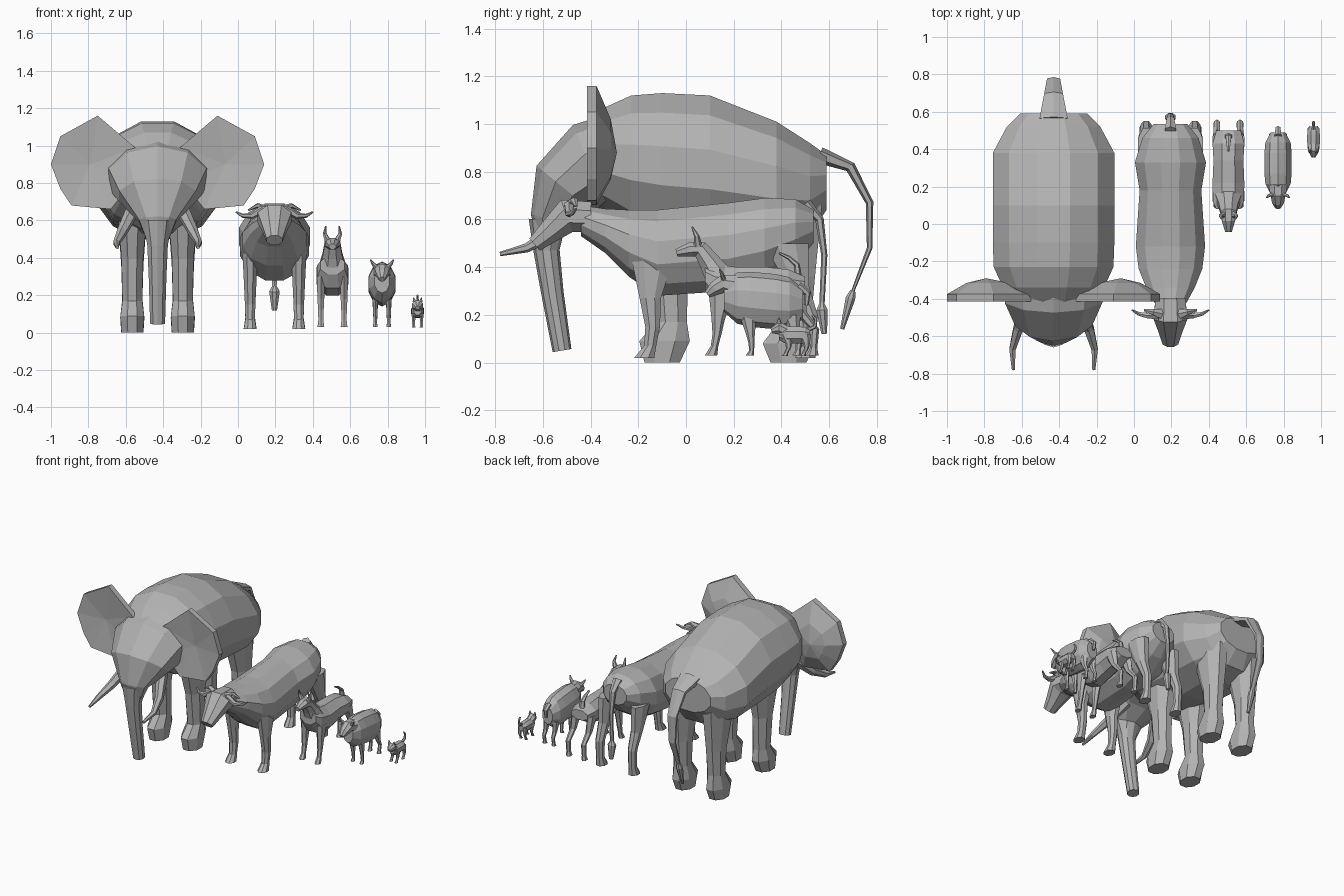
import bpy, bmesh, math
from mathutils import Vector

old = bpy.data.objects.get("Cube")
if old:
    bpy.data.objects.remove(old, do_unlink=True)

# One plain grey for the whole group
shade = 0.45
grey_colour = (shade, shade, shade, 1)
grey = bpy.data.materials.new("plain grey")
grey.use_nodes = True
grey.diffuse_color = grey_colour
grey.node_tree.nodes["Principled BSDF"].inputs["Base Color"].default_value = grey_colour


def finish(name, bm, centre_x, paired):
    """Turn a bmesh into an object; paired parts are mirrored about the animal's middle."""
    bmesh.ops.recalc_face_normals(bm, faces=bm.faces)
    mesh = bpy.data.meshes.new(name)
    bm.to_mesh(mesh)
    bm.free()
    mesh.materials.append(grey)
    part = bpy.data.objects.new(name, mesh)
    part.location.x = centre_x
    bpy.context.collection.objects.link(part)
    if paired:
        mirror = part.modifiers.new("Mirror", "MIRROR")
        mirror.use_mirror_merge = False


def loft(name, rings, sides, centre_x, paired=False):
    """Skin a row of rings, each given as centre, half axis u and half axis v."""
    bm = bmesh.new()
    step = math.tau / sides
    fit = 1 / math.cos(step / 2)
    angles = [step * (i + 0.5) for i in range(sides)]
    loops = []
    for centre, u, v in rings:
        loops.append([bm.verts.new(centre + fit * (u * math.cos(a) + v * math.sin(a)))
                      for a in angles])
    for this_loop, next_loop in zip(loops, loops[1:]):
        for i in range(sides):
            j = (i + 1) % sides
            bm.faces.new((this_loop[i], this_loop[j], next_loop[j], next_loop[i]))
    bm.faces.new(loops[0])
    bm.faces.new(loops[-1])
    finish(name, bm, centre_x, paired)


def torso(name, centre_x, rows, sides=12):
    """Upright cross-sections from rows of y, top, bottom and half width."""
    rings = []
    for y, top, bottom, half_width in rows:
        centre = Vector((0, y, (top + bottom) / 2))
        half_height = Vector((0, 0, (top - bottom) / 2))
        rings.append((centre, Vector((half_width, 0, 0)), half_height))
    loft(name, rings, sides, centre_x)


def barrel(name, centre_x, front, back, height, drop, half_height, half_width, sides=10):
    """A simple trunk of the body with blunt ends, sinking by drop towards the back."""
    rows = []
    count = 7
    for i in range(count):
        along = i / (count - 1)
        swell = math.sqrt(1 - 0.7 * abs(2 * along - 1) ** 4)
        middle_height = height - drop * along
        rows.append((front + (back - front) * along, middle_height + half_height * swell,
                     middle_height - half_height * swell, half_width * swell))
    torso(name, centre_x, rows, sides)


# Half width and half depth of a leg at hip, knee, hock, ankle and foot
hoofed = [(1.5, 3.2), (1.2, 1.6), (1, 1.1), (0.9, 0.9), (1.2, 1.5)]
pillar = [(1.5, 2.6), (1.1, 1.5), (1, 1.2), (1.2, 2), (1.1, 1.4)]


def legs(name, centre_x, offset, thickness, joints, profile=hoofed, sides=8):
    """A pair of legs through joints of y and z, thickened by the profile."""
    rings = []
    for (y, z), (width, depth) in zip(joints, profile):
        rings.append((Vector((offset, y, z)), Vector((width * thickness, 0, 0)),
                      Vector((0, depth * thickness, 0))))
    loft(name, rings, sides, centre_x, paired=True)


def tube(name, centre_x, path, widths, flatness=1, sides=6, paired=False):
    """Cross-sections square to a path, flattened across their width."""
    points = [Vector(point) for point in path]
    whole = (points[-1] - points[0]).normalized()
    sideways = Vector((0, 1, 0)) if abs(whole.x) > abs(whole.y) + abs(whole.z) / 2 \
        else Vector((1, 0, 0))
    rings = []
    for i, (point, width) in enumerate(zip(points, widths)):
        before = points[max(i - 1, 0)]
        after = points[min(i + 1, len(points) - 1)]
        along = (after - before).normalized()
        u = (sideways - along * sideways.dot(along)).normalized()
        rings.append((point, u * width, along.cross(u) * width * flatness))
    loft(name, rings, sides, centre_x, paired)


def taper(name, centre_x, path, start, end, flatness=1, paired=False):
    """A tube that narrows evenly from start to end."""
    last = len(path) - 1
    widths = [start + (end - start) * i / last for i in range(last + 1)]
    tube(name, centre_x, path, widths, flatness, paired=paired)


def spine(name, centre_x, rows, flatness=0.85, sides=8):
    """A tube on the middle plane from rows of y, z and half width."""
    path = [(0, y, z) for y, z, width in rows]
    tube(name, centre_x, path, [width for y, z, width in rows], flatness, sides)


def ears_fan(name, centre_x, outline, hollow, bulge, front_y, back_y, ridge_y):
    """Broad ears: a rim with a domed back and a shallow hollow front."""
    bm = bmesh.new()
    front = [bm.verts.new((x, front_y, z)) for x, z in outline]
    back = [bm.verts.new((x, back_y, z)) for x, z in outline]
    ridge = [bm.verts.new(((x + bulge[0]) / 2, ridge_y, (z + bulge[2]) / 2))
             for x, z in outline]
    hollow_point = bm.verts.new(hollow)
    bulge_point = bm.verts.new(bulge)
    for i in range(len(outline)):
        j = (i + 1) % len(outline)
        bm.faces.new((front[i], front[j], hollow_point))
        bm.faces.new((back[j], back[i], ridge[i], ridge[j]))
        bm.faces.new((ridge[j], ridge[i], bulge_point))
        bm.faces.new((front[j], front[i], back[i], back[j]))
    finish(name, bm, centre_x, paired=True)


# Elephant
middle = -.43
torso("elephant_body", middle, [
    (-.44, .98, .68, .2), (-.34, 1.07, .64, .27), (-.23, 1.12, .56, .32),
    (-.1, 1.13, .52, .325), (.1, 1.12, .5, .325), (.38, 1.01, .5, .325),
    (.52, .92, .54, .25), (.59, .87, .64, .18)])
spine("elephant_head", middle, [
    (-.2, .86, .29), (-.4, .82, .26), (-.51, .73, .205), (-.58, .6, .1), (-.58, .5, .06)],
    0.7, 10)
spine("elephant_trunk", middle, [
    (-.58, .6, .08), (-.585, .47, .055), (-.56, .29, .047), (-.52, .05, .04)], 0.95, 10)
legs("elephant_front_legs", middle, .135, .053, [
    (-.08, .64), (-.07, .4), (-.06, .17), (-.09, .09), (-.1, 0)], pillar)
legs("elephant_rear_legs", middle, .135, .054, [
    (.43, .66), (.46, .36), (.46, .18), (.43, .08), (.43, 0)], pillar)
taper("elephant_tusks", middle, [
    (.13, -.44, .66), (.19, -.56, .54), (.22, -.67, .48), (.215, -.78, .455)],
    .034, .008, paired=True)
spine("elephant_tail", middle, [
    (.56, .87, .075), (.69, .82, .05), (.77, .67, .035), (.77, .48, .025), (.7, .3, .015)],
    0.4, 6)
spine("elephant_tail_tuft", middle, [(.7, .3, .014), (.69, .27, .024), (.655, .14, .01)])
ears_fan("elephant_ears", middle, [
    (.12, .99), (.32, 1.16), (.52, 1.05), (.57, .9), (.52, .77), (.46, .68), (.25, .66),
    (.14, .8)], hollow=(.36, -.39, .9), bulge=(.36, -.29, .88),
    front_y=-.415, back_y=-.375, ridge_y=-.315)

# Cow
middle = .195
torso("cow_body", middle, [
    (-.44, .66, .53, .075), (-.34, .645, .46, .13), (-.24, .64, .36, .17),
    (-.12, .64, .28, .185), (.18, .67, .3, .165), (.33, .69, .34, .19),
    (.46, .685, .42, .15), (.535, .64, .5, .09)])
spine("cow_head", middle, [
    (-.4, .61, .08), (-.5, .615, .09), (-.57, .55, .062), (-.635, .495, .042)], 0.8)
taper("cow_horns", middle, [
    (.06, -.49, .66), (.12, -.49, .625), (.17, -.48, .625), (.205, -.46, .645)],
    .02, .004, paired=True)
taper("cow_ears", middle, [(.05, -.48, .66), (.09, -.47, .68), (.14, -.46, .655)],
      .026, .006, flatness=0.7, paired=True)
legs("cow_front_legs", middle, .13, .028, [
    (-.14, .44), (-.15, .27), (-.14, .15), (-.15, .07), (-.175, .02)])
legs("cow_rear_legs", middle, .13, .029, [
    (.42, .5), (.47, .32), (.52, .2), (.52, .08), (.5, .02)])
spine("cow_tail", middle, [
    (.5, .665, .03), (.56, .6, .02), (.58, .45, .014), (.57, .24, .012)], 0.8, 6)
spine("cow_tail_tuft", middle, [(.57, .25, .012), (.57, .22, .028), (.58, .12, .014)])

# Goat
middle = .505
torso("goat_body", middle, [
    (.08, .41, .31, .065), (.12, .41, .24, .083), (.22, .4, .2, .085),
    (.34, .4, .23, .08), (.43, .39, .25, .085), (.5, .36, .29, .065)], 8)
spine("goat_neck_and_head", middle, [
    (.15, .34, .075), (.1, .42, .052), (.06, .475, .042), (.02, .475, .036), (-.04, .46, .018)])
taper("goat_ears", middle, [(.025, .05, .49), (.042, .045, .53), (.036, .025, .57)],
      .016, .003, paired=True)
legs("goat_front_legs", middle, .062, .015, [
    (.15, .3), (.135, .18), (.13, .12), (.12, .07), (.105, .03)], sides=6)
legs("goat_rear_legs", middle, .062, .015, [
    (.44, .32), (.48, .21), (.54, .14), (.535, .06), (.53, .03)], sides=6)
taper("goat_tail", middle, [(0, .47, .36), (0, .465, .41), (0, .43, .44), (0, .39, .46)],
      .02, .006, flatness=0.7)

# Sheep
middle = .77
barrel("sheep_body", middle, front=.16, back=.49, height=.275, drop=.03,
       half_height=.11, half_width=.073)
spine("sheep_head", middle, [
    (.2, .32, .05), (.155, .33, .04), (.12, .31, .032), (.09, .285, .016)], 0.95)
taper("sheep_ears", middle, [(.025, .16, .345), (.05, .15, .37), (.062, .14, .39)],
      .014, .003, flatness=0.7, paired=True)
legs("sheep_front_legs", middle, .036, .01, [
    (.26, .2), (.27, .12), (.275, .08), (.275, .05), (.268, .03)], sides=6)
legs("sheep_rear_legs", middle, .036, .011, [
    (.44, .2), (.455, .13), (.475, .09), (.47, .05), (.465, .03)], sides=6)
taper("sheep_tail", middle, [(0, .47, .32), (0, .51, .29), (0, .505, .24)], .018, .008)

# Cat
middle = .96
barrel("cat_body", middle, front=.39, back=.52, height=.115, drop=0,
       half_height=.036, half_width=.034, sides=8)
spine("cat_head", middle, [(.42, .13, .025), (.39, .145, .029), (.358, .133, .011)], 0.95)
taper("cat_ears", middle, [(.017, .39, .165), (.021, .39, .188)], .01, .002, paired=True)
for place, y in (("front", .42), ("rear", .495)):
    legs(f"cat_{place}_legs", middle, .021, .008, [
        (y, .12), (y + .01, .08), (y + .01, .06), (y, .04), (y - .006, .028)], sides=6)
taper("cat_tail", middle, [(0, .505, .135), (0, .54, .15), (0, .545, .18), (0, .53, .2)],
      .009, .005)
